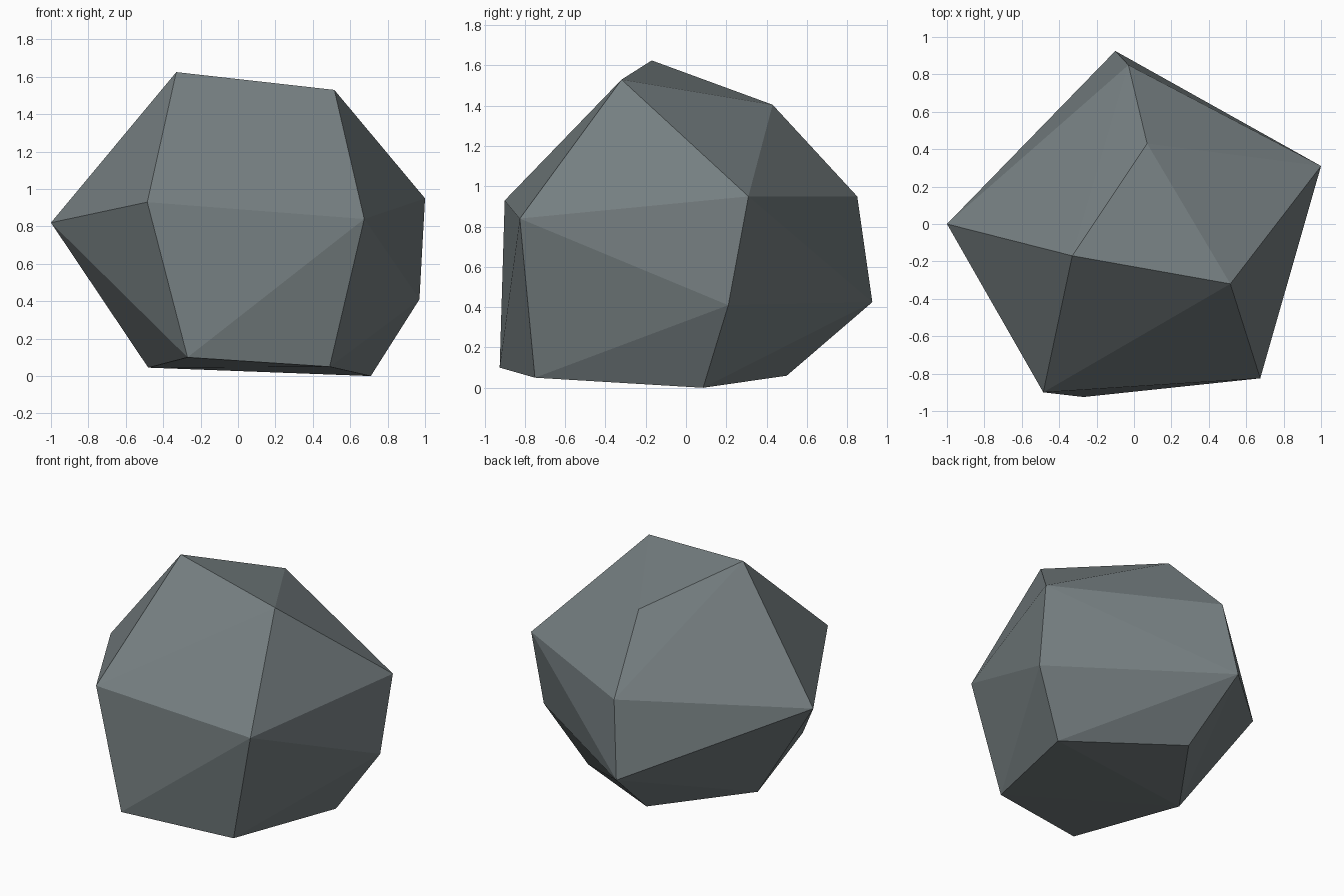
import bpy, bmesh

if "Cube" in bpy.data.objects:
    bpy.data.objects.remove(bpy.data.objects["Cube"])

# Corner points of the faceted boulder, from top to base
corners = [
    (-0.33, -0.17, 1.625), (0.515, -0.32, 1.53), (0.07, 0.43, 1.405),   # crown
    (-1.0, 0.0, 0.82), (-0.485, -0.9, 0.93), (0.675, -0.825, 0.84),     # waist
    (1.0, 0.31, 0.95), (-0.03, 0.85, 0.95),
    (0.97, 0.21, 0.41), (-0.10, 0.925, 0.425),                          # lower waist
    (-0.27, -0.925, 0.10), (0.49, -0.75, 0.05), (0.71, 0.085, 0.0),     # base
    (-0.04, 0.50, 0.06), (-0.48, -0.12, 0.045),
]

# Wrap the corners in a convex hull, keeping flat facets
bm = bmesh.new()
for co in corners:
    bm.verts.new(co)
bmesh.ops.convex_hull(bm, input=bm.verts[:])
bmesh.ops.recalc_face_normals(bm, faces=bm.faces[:])
mesh = bpy.data.meshes.new("boulder")
bm.to_mesh(mesh)
bm.free()

# Single stone colour
stone = bpy.data.materials.new("grey stone")
stone.diffuse_color = (0.18, 0.212, 0.22, 1.0)
stone.use_nodes = True
stone.node_tree.nodes["Principled BSDF"].inputs["Base Color"].default_value = stone.diffuse_color
mesh.materials.append(stone)

boulder = bpy.data.objects.new("boulder", mesh)
bpy.context.collection.objects.link(boulder)
